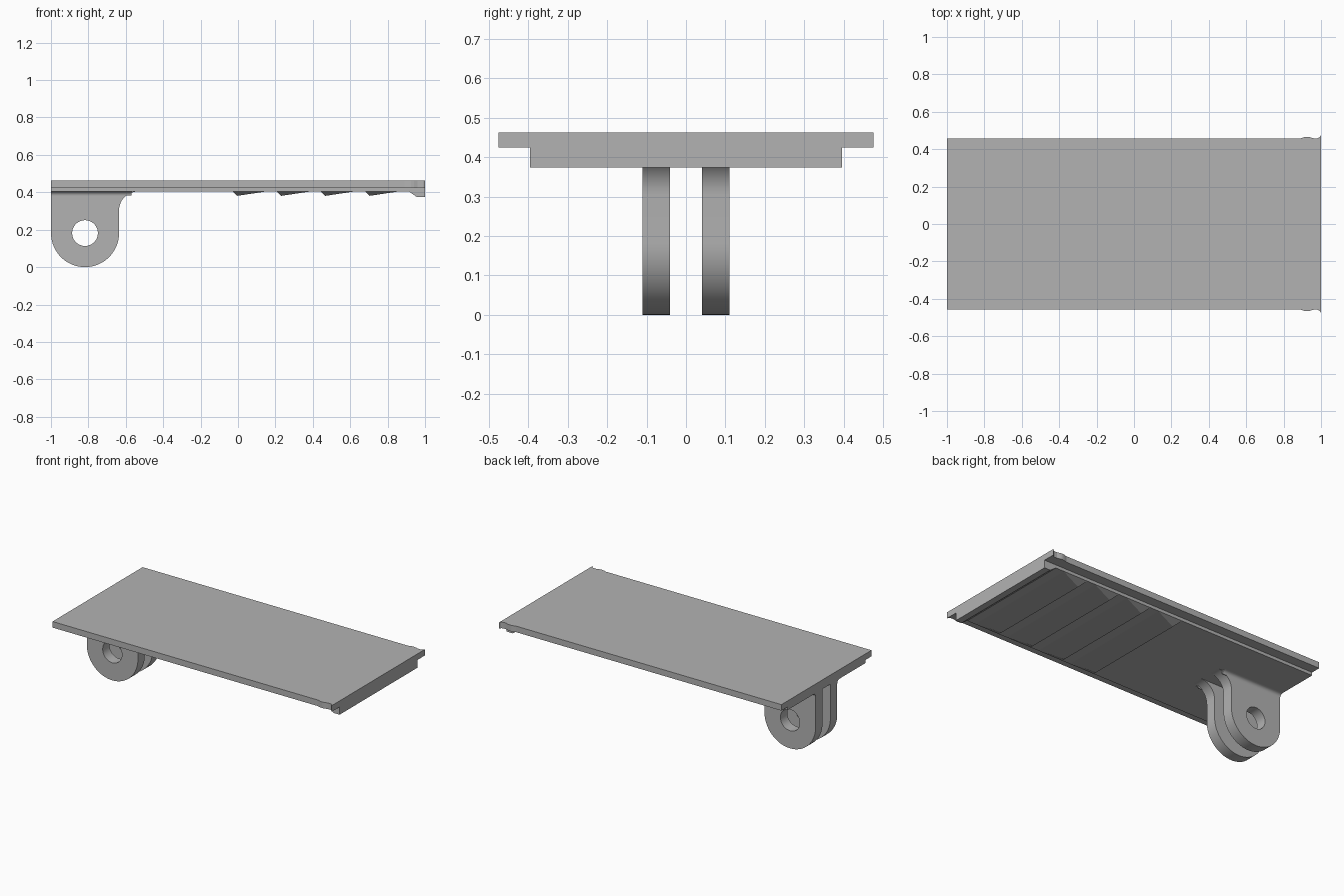
import bpy, bmesh, math
from mathutils import Matrix, Vector

cube = bpy.data.objects.get("Cube")
if cube:
    bpy.data.objects.remove(cube, do_unlink=True)

grey = bpy.data.materials.new("plain grey")
grey.use_nodes = True
colour = (0.45, 0.45, 0.45, 1)
grey.diffuse_color = colour
grey.node_tree.nodes["Principled BSDF"].inputs["Base Color"].default_value = colour

TOP, LEDGE, UNDER = 0.463, 0.424, 0.404
LUG_X, LUG_Z, LUG_R, HOLE_R = -0.818, 0.182, 0.182, 0.069


def add_object(name, bm):
    bmesh.ops.remove_doubles(bm, verts=bm.verts, dist=1e-5)
    bmesh.ops.recalc_face_normals(bm, faces=bm.faces)
    mesh = bpy.data.meshes.new(name)
    bm.to_mesh(mesh)
    bm.free()
    mesh.materials.append(grey)
    obj = bpy.data.objects.new(name, mesh)
    bpy.context.collection.objects.link(obj)
    return obj


def prism(name, points, axis, start, end):
    """Extrude a 2D outline along x, y or z."""
    place = {"x": lambda p, t: (t, p[0], p[1]),
             "y": lambda p, t: (p[0], t, p[1]),
             "z": lambda p, t: (p[0], p[1], t)}[axis]
    bm = bmesh.new()
    face = bm.faces.new([bm.verts.new(place(p, start)) for p in points])
    moved = bmesh.ops.extrude_face_region(bm, geom=[face])["geom"]
    shift = Vector(place((0, 0), end - start))
    bmesh.ops.translate(bm, vec=shift,
                        verts=[v for v in moved if isinstance(v, bmesh.types.BMVert)])
    return add_object(name, bm)


def arc(cx, cz, r, a, b, n):
    angles = [math.radians(a + (b - a) * i / n) for i in range(n + 1)]
    return [(cx + r * math.cos(t), cz + r * math.sin(t)) for t in angles]


def smooth(obj):
    bpy.ops.object.select_all(action="DESELECT")
    obj.select_set(True)
    bpy.context.view_layer.objects.active = obj
    bpy.ops.object.shade_smooth_by_angle(angle=math.radians(30))


# Top plate, with a small bump and a flared hook on each long edge
edge = [(-1, .458), (.89, .458), (.91, .464), (.925, .466), (.94, .464),
        (.96, .458), (.98, .458), (.992, .463), (1, .475)]
outline = edge + [(x, -y) for x, y in reversed(edge)]
prism("top_plate", outline, "z", LEDGE, TOP)

# Narrower body below, ending in a chamfered lip
prism("lower_body", [(-1, LEDGE + .01), (-1, UNDER), (.915, UNDER), (.957, .374),
                     (1, .374), (1, LEDGE + .01)], "y", -.395, .395)

# Ratchet teeth with tapered ends
for i in range(4):
    x = -.028 + i * .236
    bm = bmesh.new()
    for s in (-1, 1):
        for p in ((x, s * .393, UNDER), (x + .175, s * .393, UNDER),
                  (x + .023, s * .34, .381)):
            bm.verts.new(p)
    bmesh.ops.convex_hull(bm, input=bm.verts)
    add_object(f"tooth_{i + 1}", bm)

# Hinge lugs: rounded tab with a pin hole and a curved web to the plate
tab = [(-1, UNDER + .01)] + arc(LUG_X, LUG_Z, LUG_R, 180, 360, 32)
tab += arc(LUG_X + LUG_R + .1, UNDER - .1, .1, 180, 90, 10)
tab += [(LUG_X + LUG_R + .1, UNDER + .01)]
hole = arc(LUG_X, LUG_Z, HOLE_R, 0, 360, 32)[:-1]


def make_lug(name, y):
    curve = bpy.data.curves.new(name, "CURVE")
    curve.dimensions, curve.fill_mode, curve.extrude = "2D", "BOTH", .035
    for loop in (tab, hole):
        spline = curve.splines.new("POLY")
        spline.points.add(len(loop) - 1)
        for point, (px, pz) in zip(spline.points, loop):
            point.co = (px, pz, 0, 1)
        spline.use_cyclic_u = True
    helper = bpy.data.objects.new(name + "_outline", curve)
    mesh = bpy.data.meshes.new_from_object(helper)
    bm = bmesh.new()
    bm.from_mesh(mesh)
    bpy.data.objects.remove(helper)
    bpy.data.meshes.remove(mesh)
    bm.transform(Matrix.Translation((0, y, 0)) @ Matrix.Rotation(math.pi / 2, 4, "X"))
    smooth(add_object(name, bm))


for side, s in (("front", -1), ("back", 1)):
    make_lug(side + "_lug", s * .075)
    # Small fillet where the lug's outer face meets the plate
    r = .022
    corner = [(s * .105, UNDER + .005), (s * .105, UNDER - r)]
    curve_pts = [(s * y, z) for y, z in arc(.11 + r, UNDER - r, r, 180, 90, 6)]
    smooth(prism(side + "_lug_fillet", corner + curve_pts
                 + [(s * (.11 + r), UNDER + .005)], "x", -1, -.57))
